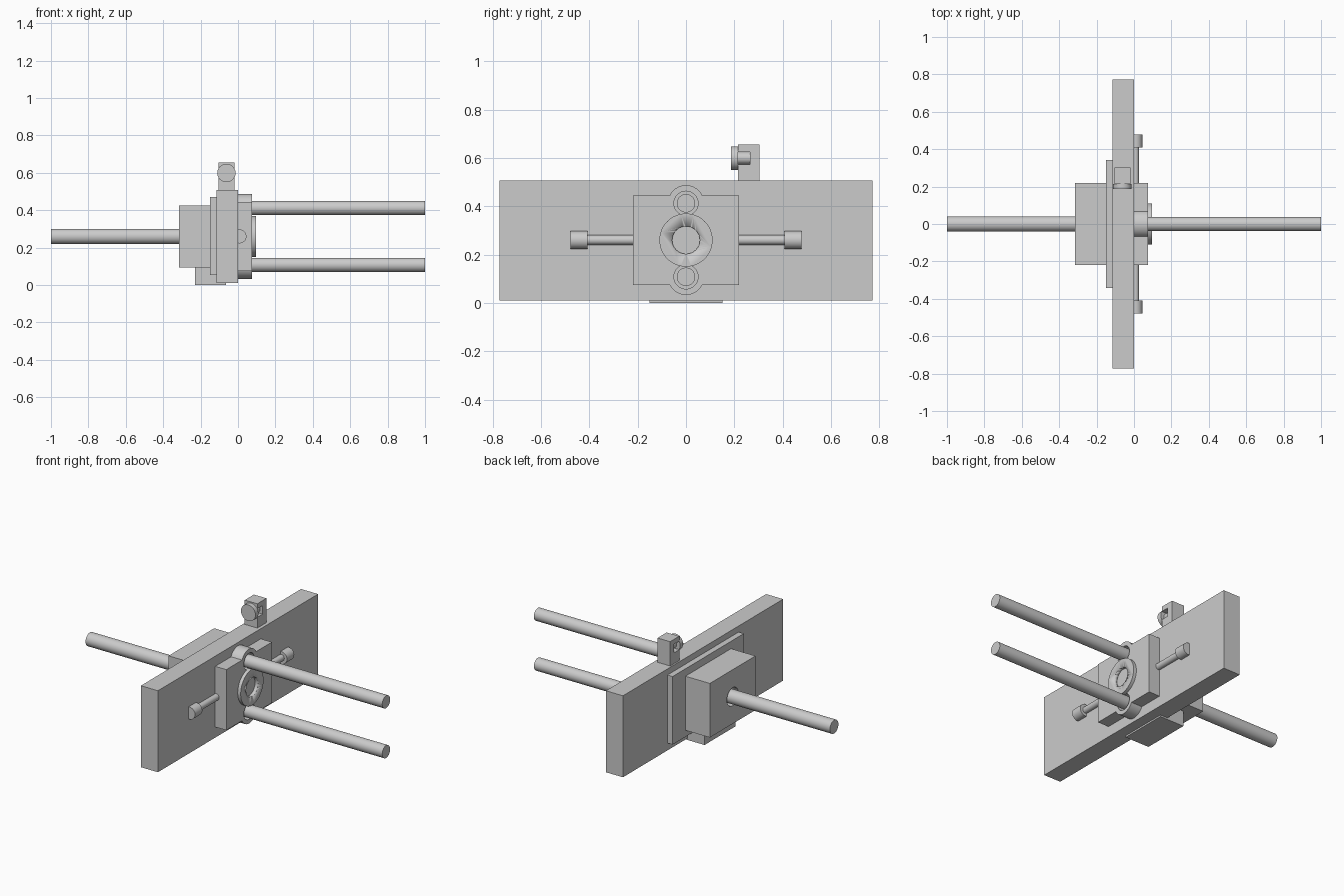
import bpy, math
from mathutils import Matrix

if "Cube" in bpy.data.objects:
    bpy.data.objects.remove(bpy.data.objects["Cube"])

grey = bpy.data.materials.new("light_grey")
grey.diffuse_color = (0.6, 0.6, 0.6, 1)
grey.use_nodes = True
grey.node_tree.nodes["Principled BSDF"].inputs["Base Color"].default_value = grey.diffuse_color


def box(name, x, y, z):
    """Box from (min, max) ranges."""
    bpy.ops.mesh.primitive_cube_add(size=1)
    ob = bpy.context.object
    ob.name = name
    ob.data.transform(Matrix.Translation([(a + b) / 2 for a, b in (x, y, z)])
                      @ Matrix.Diagonal([b - a for a, b in (x, y, z)] + [1]))
    ob.data.materials.append(grey)
    return ob


def cyl(name, axis, a, b, centre, r, sides=64):
    """Cylinder from a to b along 'X' or 'Y'; centre = the other two coordinates."""
    bpy.ops.mesh.primitive_cylinder_add(vertices=sides, radius=r, depth=abs(b - a))
    ob = bpy.context.object
    ob.name = name
    m = (a + b) / 2
    if axis == 'X':
        mat = Matrix.Translation((m, *centre)) @ Matrix.Rotation(math.pi / 2, 4, 'Y')
    else:
        mat = Matrix.Translation((centre[0], m, centre[1])) @ Matrix.Rotation(math.pi / 2, 4, 'X')
    ob.data.transform(mat)
    ob.data.materials.append(grey)
    bpy.ops.object.shade_smooth_by_angle(angle=math.radians(30))
    return ob


def combine(ob, other, op):
    """Apply a boolean and remove the second object."""
    mod = ob.modifiers.new("bool", 'BOOLEAN')
    mod.object, mod.operation, mod.solver = other, op, 'EXACT'
    bpy.context.view_layer.objects.active = ob
    bpy.ops.object.modifier_apply(modifier=mod.name)
    bpy.data.objects.remove(other)


CZ = 0.26                     # height of the main axis
ROD_Z = {"upper": 0.412, "lower": 0.108}

# Large cross plate
box("main_plate", (-0.115, 0), (-0.772, 0.772), (0.01, 0.507))

# Front housing with rounded ears and rod bores
housing = box("front_housing", (0, 0.075), (-0.22, 0.22), (0.075, 0.445))
for z in ROD_Z.values():
    combine(housing, cyl("ear", 'X', 0, 0.075, (0, z), 0.075), 'UNION')
for z in ROD_Z.values():
    combine(housing, cyl("bore", 'X', 0.005, 0.1, (0, z), 0.05), 'DIFFERENCE')
bpy.ops.object.select_all(action='DESELECT')
housing.select_set(True)
bpy.context.view_layer.objects.active = housing
bpy.ops.object.shade_smooth_by_angle(angle=math.radians(30))

# Twin guide rods
for side, z in ROD_Z.items():
    cyl(side + "_guide_rod", 'X', 0, 1, (0, z), 0.038)

# Central ring
ring = cyl("centre_ring", 'X', 0.07, 0.095, (0, CZ), 0.11)
combine(ring, cyl("ring_bore", 'X', 0.05, 0.12, (0, CZ), 0.057), 'DIFFERENCE')

# Side screws with cylindrical heads
for side, s in (("left", -1), ("right", 1)):
    cyl(side + "_screw_shaft", 'Y', s * 0.215, s * 0.42, (0.007, CZ), 0.02, 32)
    cyl(side + "_screw_head", 'Y', s * 0.408, s * 0.478, (0.008, CZ), 0.037, 48)

# Rear backing plate and block, bored for the rear rod
for name, x, y, z in (("rear_backing_plate", (-0.15, -0.115), (-0.343, 0.343), (0.055, 0.47)),
                      ("rear_block", (-0.315, -0.15), (-0.22, 0.22), (0.095, 0.425))):
    part = box(name, x, y, z)
    combine(part, cyl("rear_bore", 'X', -0.4, -0.1, (0, CZ), 0.055), 'DIFFERENCE')
cyl("rear_rod", 'X', -1, -0.115, (0, CZ), 0.041)

# Foot under the rear block
box("foot_block", (-0.23, -0.065), (-0.15, 0.15), (0, 0.095))

# Top clamp with slot, screw and knob
clamp = box("top_clamp", (-0.105, -0.02), (0.215, 0.303), (0.507, 0.655))
combine(clamp, box("slot", (-0.2, 0.1), (0.2, 0.265), (0.573, 0.625)), 'DIFFERENCE')
cyl("clamp_screw", 'Y', 0.21, 0.266, (-0.062, 0.599), 0.026, 32)
cyl("clamp_knob", 'Y', 0.187, 0.215, (-0.062, 0.599), 0.049)
